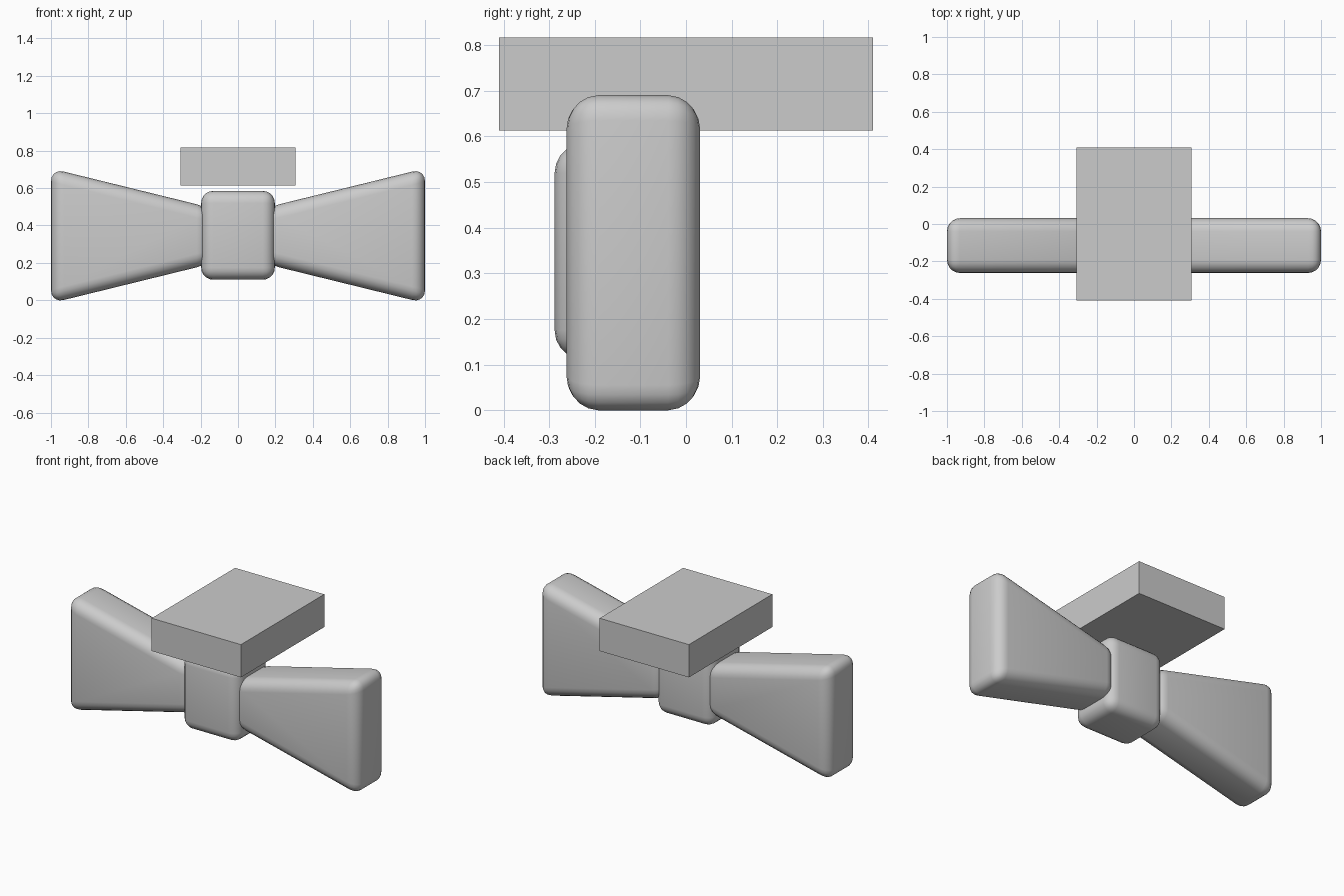
import bpy
import bmesh
from math import radians

cube = bpy.data.objects.get("Cube")
if cube:
    bpy.data.objects.remove(cube, do_unlink=True)

GREY = (0.6, 0.6, 0.6, 1.0)
grey = bpy.data.materials.new("plain grey")
grey.use_nodes = True
grey.diffuse_color = GREY
grey.node_tree.nodes["Principled BSDF"].inputs["Base Color"].default_value = GREY


def block(name, x0, x1, y0, y1, z0, z1, taper=1.0, bevel=0.0):
    """Box whose height at x0 is scaled by taper, with optional rounded edges."""
    mid = (z0 + z1) / 2
    bm = bmesh.new()
    bmesh.ops.create_cube(bm, size=1)
    for v in bm.verts:
        inner = v.co.x < 0
        z = z1 if v.co.z > 0 else z0
        v.co = (x0 if inner else x1,
                y1 if v.co.y > 0 else y0,
                mid + (z - mid) * (taper if inner else 1))
    if bevel:
        bmesh.ops.bevel(bm, geom=bm.edges[:], offset=bevel, segments=5,
                        profile=0.5, affect='EDGES', clamp_overlap=True)
    bmesh.ops.recalc_face_normals(bm, faces=bm.faces[:])
    mesh = bpy.data.meshes.new(name)
    bm.to_mesh(mesh)
    bm.free()
    mesh.materials.append(grey)
    obj = bpy.data.objects.new(name, mesh)
    bpy.context.collection.objects.link(obj)
    if bevel:
        bpy.ops.object.select_all(action='DESELECT')
        obj.select_set(True)
        bpy.context.view_layer.objects.active = obj
        bpy.ops.object.shade_smooth_by_angle(angle=radians(40))
    return obj


# Flaring loops of the bow, one turned around to the other side
WING = dict(x0=0.15, x1=1.0, y0=-0.262, y1=0.031, z0=-0.015, z1=0.705,
            taper=0.42, bevel=0.07)
block("left_bow_loop", **WING)
right = block("right_bow_loop", **WING)
for v in right.data.vertices:
    v.co.x *= -1
right.data.flip_normals()

# Centre knot, standing slightly proud at the front
block("bow_knot", -0.197, 0.197, -0.288, 0.031, 0.11, 0.585, bevel=0.065)

# Sharp-edged slab above the knot
block("top_slab", -0.307, 0.307, -0.41, 0.41, 0.613, 0.817)
